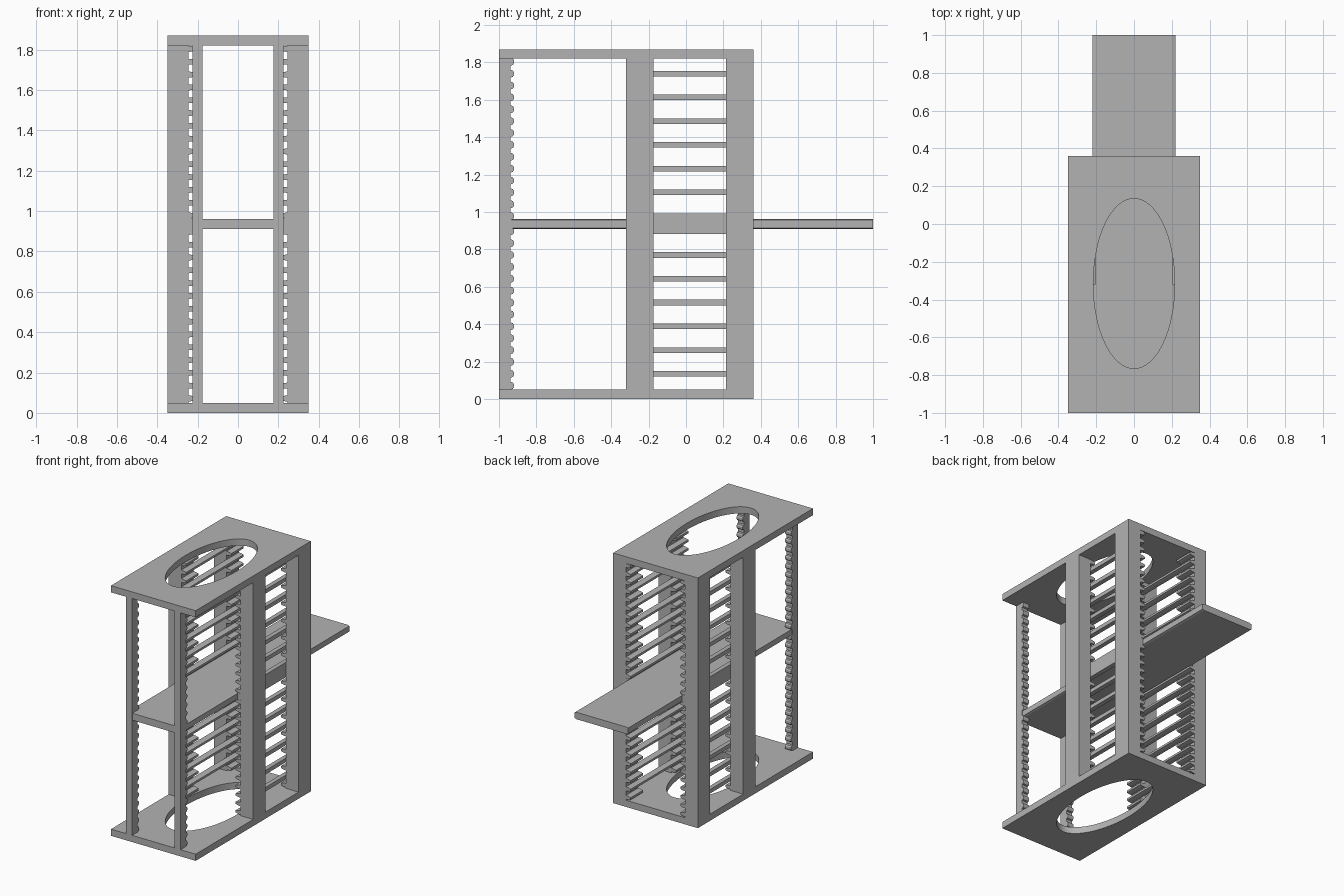
import bpy, bmesh, math
from mathutils import Vector

cube = bpy.data.objects.get("Cube")
if cube:
    bpy.data.objects.remove(cube, do_unlink=True)

grey = bpy.data.materials.new("light_grey")
grey.use_nodes = True
COLOUR = (0.45, 0.45, 0.45, 1)
grey.diffuse_color = COLOUR
grey.node_tree.nodes["Principled BSDF"].inputs["Base Color"].default_value = COLOUR

HEIGHT, THICK = 1.87, 0.05
HALF_W, FRONT, BACK = 0.35, -1.0, 0.36
PITCH = 0.0635
MID = (-0.32, -0.175)
REAR = (0.215, BACK)


def finish(name, bm):
    bmesh.ops.recalc_face_normals(bm, faces=bm.faces)
    mesh = bpy.data.meshes.new(name)
    bm.to_mesh(mesh)
    bm.free()
    mesh.materials.append(grey)
    obj = bpy.data.objects.new(name, mesh)
    bpy.context.collection.objects.link(obj)
    return obj


def add_prism(bm, points, offset):
    """Extrude a closed outline along an offset."""
    face = bm.faces.new([bm.verts.new(p) for p in points])
    ext = bmesh.ops.extrude_face_region(bm, geom=[face], use_keep_orig=True)
    moved = [v for v in ext["geom"] if isinstance(v, bmesh.types.BMVert)]
    bmesh.ops.translate(bm, verts=moved, vec=Vector(offset))


def add_box(bm, x, y, z):
    outline = [(x[0], y[0], z[0]), (x[1], y[0], z[0]),
               (x[1], y[1], z[0]), (x[0], y[1], z[0])]
    add_prism(bm, outline, (0, 0, z[1] - z[0]))


def plate(name, z):
    """Flat rectangle with an oval opening."""
    curve = bpy.data.curves.new(name, "CURVE")
    curve.dimensions = "2D"
    curve.fill_mode = "BOTH"
    curve.extrude = THICK / 2
    rect = [(-HALF_W, FRONT), (HALF_W, FRONT), (HALF_W, BACK), (-HALF_W, BACK)]
    angles = [math.tau * i / 64 for i in range(64)]
    oval = [(0.215 * math.cos(a), -0.315 + 0.45 * math.sin(a)) for a in angles]
    for outline in (rect, oval):
        spline = curve.splines.new("POLY")
        spline.points.add(len(outline) - 1)
        for point, (x, y) in zip(spline.points, outline):
            point.co = (x, y, 0, 1)
        spline.use_cyclic_u = True
    curve.materials.append(grey)
    obj = bpy.data.objects.new(name, curve)
    obj.location.z = z + THICK / 2
    bpy.context.collection.objects.link(obj)
    bpy.ops.object.select_all(action="DESELECT")
    obj.select_set(True)
    bpy.context.view_layer.objects.active = obj
    bpy.ops.object.convert(target="MESH")
    bpy.ops.object.shade_smooth_by_angle(angle=math.radians(30))


plate("base_plate", 0)
plate("top_plate", HEIGHT - THICK)

# Tooth heights above and below the shelf; every second one becomes a rung
teeth = []
for k in range(14):
    teeth += [(0.978 + PITCH * k, k % 2 == 0), (0.897 - PITCH * k, k % 2 == 0)]

inner_z = (THICK, HEIGHT - THICK)
for side, s in (("left", 1), ("right", -1)):
    # Side posts
    for name, y in (("middle_post", MID), ("rear_post", REAR)):
        bm = bmesh.new()
        add_box(bm, (s * 0.245, s * HALF_W), y, inner_z)
        finish(f"{side}_{name}", bm)

    # Tapered guide teeth on the posts, and long rungs joining them
    bm = bmesh.new()
    for z, is_rung in teeth:
        spans = [(MID[0], BACK)] if is_rung else [MID, REAR]
        for y0, y1 in spans:
            outline = [(s * 0.247, y0, z - 0.015), (s * 0.225, y0, z - 0.013),
                       (s * 0.205, y0, z - 0.008), (s * 0.205, y0, z + 0.008),
                       (s * 0.225, y0, z + 0.013), (s * 0.247, y0, z + 0.015)]
            add_prism(bm, outline, (0, y1 - y0, 0))
    finish(f"{side}_guide_rungs", bm)

    # Rail holding the shelf edge
    bm = bmesh.new()
    add_box(bm, (s * 0.215, s * 0.247), (MID[0], BACK), (0.912, 0.963))
    finish(f"{side}_shelf_rail", bm)

    # Narrow front post with notched back edge
    bm = bmesh.new()
    add_box(bm, (s * 0.175, s * 0.225), (FRONT, -0.937), inner_z)
    for z, _ in teeth:
        outline = [(s * 0.175, -0.938, z - 0.021), (s * 0.175, -0.926, z - 0.017),
                   (s * 0.175, -0.92, z - 0.008), (s * 0.175, -0.92, z + 0.008),
                   (s * 0.175, -0.926, z + 0.017), (s * 0.175, -0.938, z + 0.021)]
        add_prism(bm, outline, (s * 0.05, 0, 0))
    finish(f"{side}_front_post", bm)

# Long sliding shelf with slightly bevelled sides
bm = bmesh.new()
half = [(0.205, 0.91), (0.22, 0.915), (0.22, 0.957), (0.205, 0.962)]
outline = [(x, -0.998, z) for x, z in half] + [(-x, -0.998, z) for x, z in reversed(half)]
add_prism(bm, outline, (0, 1.998, 0))
finish("shelf", bm)
